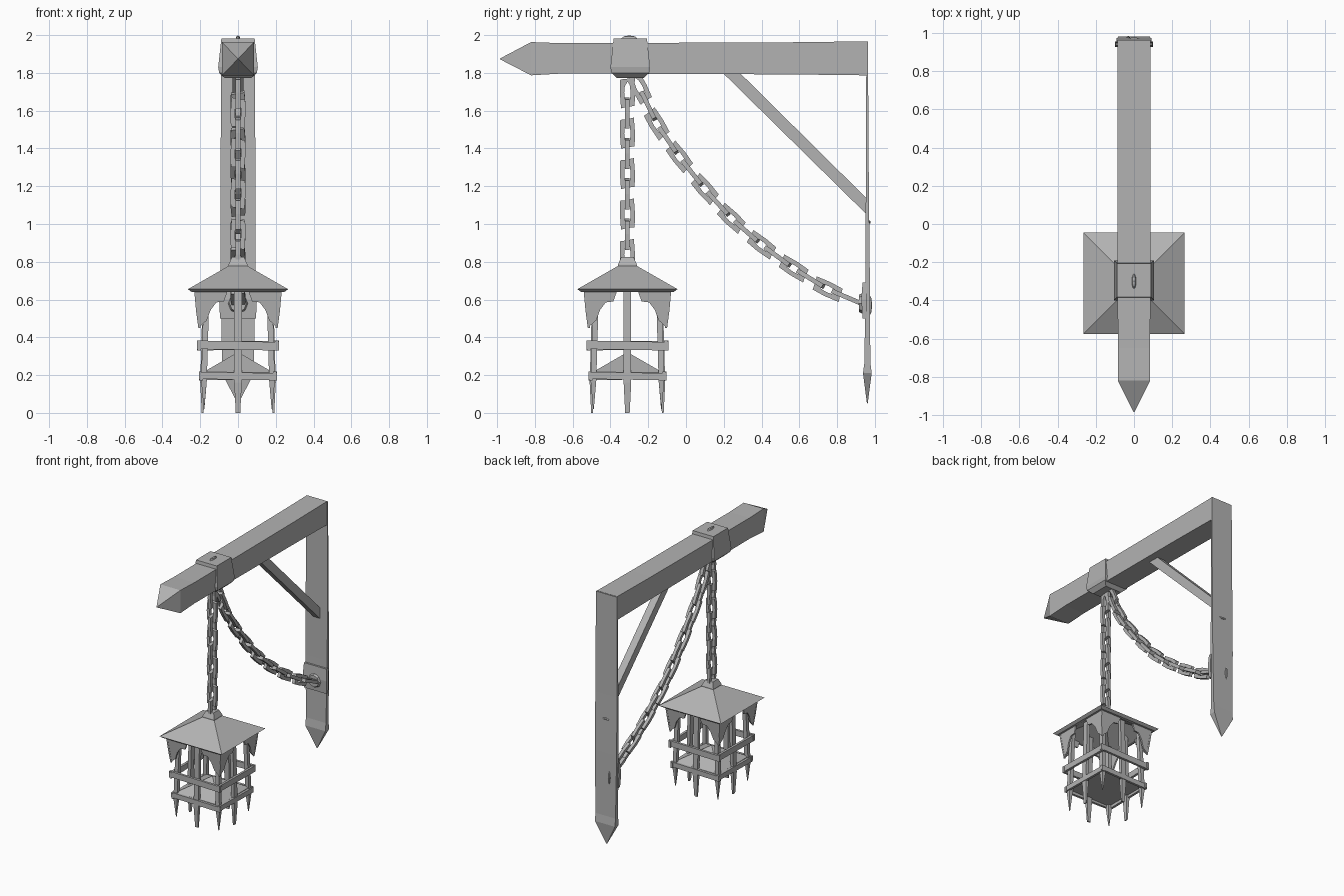
import bpy, math
from mathutils import Vector, Matrix

if "Cube" in bpy.data.objects:
    bpy.data.objects.remove(bpy.data.objects["Cube"])

mat = bpy.data.materials.new("iron grey")
mat.diffuse_color = (0.45, 0.45, 0.45, 1)
mat.use_nodes = True
mat.node_tree.nodes["Principled BSDF"].inputs["Base Color"].default_value = mat.diffuse_color


def make(name, verts, faces):
    me = bpy.data.meshes.new(name)
    me.from_pydata([tuple(v) for v in verts], [], faces)
    me.materials.append(mat)
    ob = bpy.data.objects.new(name, me)
    bpy.context.collection.objects.link(ob)
    return ob


def loft(name, rings, M=Matrix()):
    """Skin closed rings of equal length and cap both ends."""
    n = len(rings[0])
    verts = [M @ Vector(p) for r in rings for p in r]
    faces = [tuple(reversed(range(n))), tuple(range((len(rings) - 1) * n, len(rings) * n))]
    for k in range(len(rings) - 1):
        for i in range(n):
            j = (i + 1) % n
            faces.append((k * n + i, k * n + j, (k + 1) * n + j, (k + 1) * n + i))
    return make(name, verts, faces)


def rect(x, y0, y1, z):
    return [(-x, y0, z), (x, y0, z), (x, y1, z), (-x, y1, z)]


def sq(h, z):
    return rect(h, -h, h, z)


def rect_y(x, y, z0, z1):
    return [(x, y, z0), (-x, y, z0), (-x, y, z1), (x, y, z1)]


def plate(name, outline, t, M):
    """Flat outline in local xz, thickness t along local y."""
    return loft(name, [[(x, t / 2, z) for x, z in outline], [(x, -t / 2, z) for x, z in outline]], M)


# Horizontal beam with pointed end
loft("beam", [rect_y(0.002, -0.985, 1.872, 1.876), rect_y(0.085, -0.82, 1.787, 1.963),
              rect_y(0.085, -0.65, 1.797, 1.957), rect_y(0.086, 0.55, 1.792, 1.962),
              rect_y(0.086, 0.957, 1.787, 1.967)])

# Thin upright board with pointed foot
loft("post", [rect(0.002, 0.958, 0.962, 0.05), rect(0.085, 0.937, 0.983, 0.21),
              rect(0.085, 0.945, 0.976, 0.27), rect(0.092, 0.95, 0.973, 0.75),
              rect(0.092, 0.952, 0.968, 1.2), rect(0.09, 0.955, 0.963, 1.965)])

# Diagonal brace
b = [(0.2, 1.795), (0.29, 1.795), (0.957, 1.135), (0.957, 1.05)]
loft("brace", [[(x, *b[i]) for i in (0, 1, 2, 3)] for x in (0.028, -0.028)])

# Collar around the beam
T = Matrix.Translation((0, -0.295, 0))
loft("collar", [sq(0.07, 1.772), sq(0.1, 1.8), sq(0.105, 1.83), sq(0.088, 1.983)], T)


def nail(name, loc, scale):
    bpy.ops.mesh.primitive_uv_sphere_add(segments=8, ring_count=4, radius=1, location=loc)
    ob = bpy.context.object
    ob.name = name
    ob.scale = scale
    ob.data.materials.append(mat)


nail("collar_pin", (0, -0.3, 1.982), (0.012, 0.042, 0.016))
nail("post_nail_upper", (0, 0.968, 1.01), (0.03, 0.01, 0.01))
nail("post_nail_lower", (-0.03, 0.975, 0.57), (0.01, 0.01, 0.05))

# Chain mount on the post
loft("chain_plate", [rect(0.095, 0.935, 0.957, 0.5), rect(0.1, 0.928, 0.957, 0.6),
                     rect(0.095, 0.935, 0.957, 0.69)])
ring = [(math.cos(a * math.pi / 4), math.sin(a * math.pi / 4)) for a in range(8)]
loft("chain_boss", [[(r * c, y, 0.58 + r * s) for c, s in ring]
                    for r, y in ((0.055, 0.935), (0.045, 0.915))])


def link(name, pos, direction, turned, length=0.165):
    """Slab link with a slim pointed hole, lying in the yz plane unless turned."""
    z = Vector(direction).normalized()
    x = Vector((1, 0, 0))
    y = z.cross(x)
    if turned:
        x, y = y, -x
    M = Matrix.Translation(pos) @ Matrix((x, y, z)).transposed().to_4x4()
    h, t = length / 2, 0.012
    outer = [(0.038, -h * .85), (0.04, 0), (0.034, h), (0, h * .9),
             (-0.038, h * .85), (-0.04, 0), (-0.034, -h), (0, -h * .9)]
    inner = [(0.014, -h * .4), (0.017, 0), (0.012, h * .5), (0, h * .72),
             (-0.014, h * .4), (-0.017, 0), (-0.012, -h * .5), (0, -h * .72)]
    loops = [(outer, t), (inner, t), (inner, -t), (outer, -t)]
    verts = [M @ Vector((sx, p, q)) for o, sx in loops for p, q in o]
    faces = []
    for k in range(4):
        for i in range(8):
            j, m = (i + 1) % 8, (k + 1) % 4
            faces.append((k * 8 + i, m * 8 + i, m * 8 + j, k * 8 + j))
    make(name, verts, faces)


# Straight chain holding the lantern
for i in range(9):
    link("hanging_chain_link", (0, -0.31, 1.695 - i * 0.107), (0, 0, 1), i % 2 == 1)

# Slack chain running to the post
path = [(-0.245, 1.72), (-0.155, 1.53), (-0.035, 1.355), (0.1, 1.185), (0.24, 1.03),
        (0.4, 0.89), (0.57, 0.765), (0.75, 0.655), (0.95, 0.57)]
for i, (p, q) in enumerate(zip(path, path[1:])):
    prev = path[max(i - 1, 0)]
    link("slack_chain_link", (0, *p), (0, q[0] - prev[0], q[1] - prev[1]), False)
    link("slack_chain_link", (0, (p[0] + q[0]) / 2, (p[1] + q[1]) / 2),
         (0, q[0] - p[0], q[1] - p[1]), True, 0.17)

# Lantern roof shell and neck
L = Matrix.Translation((0, -0.31, 0))
loft("lantern_roof", [sq(0.04, 0.745), sq(0.225, 0.64), sq(0.245, 0.64), sq(0.265, 0.655),
                      sq(0.05, 0.778)], L)
loft("lantern_neck", [sq(0.05, 0.765), sq(0.05, 0.785), sq(0.033, 0.825)], L)

# Lantern floor, raised to a peak
loft("lantern_floor", [sq(0.185, 0.195), sq(0.185, 0.215), sq(0.003, 0.32)], L)

scallop = [(0.232, 0.648), (0.222, 0.54), (0.21, 0.45), (0.165, 0.49), (0.145, 0.545),
           (0.115, 0.585), (0.075, 0.59), (0.055, 0.645)]
for k in range(4):
    R = L @ Matrix.Rotation(k * math.pi / 2, 4, 'Z')
    # Scalloped corner panels, leaning in toward the bottom like the corner edge
    for s in (1, -1):
        rings = [[(s * x, -(0.21 + (z - 0.45) * 0.11) + d, z) for x, z in scallop[::s]]
                 for d in (0.012, 0)]
        loft("corner_panel", rings, R)
    # Band planks, each slightly skewed
    for name, z0, z1, h in (("upper_band", 0.33, 0.375, 0.217), ("lower_band", 0.172, 0.21, 0.207)):
        d = 0.008
        out = [(-h, z0 + d), (h, z0), (h, z1), (-h, z1 + d)]
        plate(name, out, 0.018, R @ Matrix.Translation((0, -h + 0.012, 0)))
    # Pointed bars at side middles and corners
    loft("side_bar", [rect(0.012, -0.192, -0.182, 0.0), rect(0.02, -0.2, -0.175, 0.16),
                      rect(0.02, -0.185, -0.16, 0.69)], R)
    C = R @ Matrix.Translation((0.18, -0.18, 0))
    top = Vector((-0.014, 0.014, 0))
    loft("corner_bar", [sq(0.002, 0.02 + 0.01 * (k % 2)), sq(0.015, 0.17),
                        [Vector(p) + top for p in sq(0.015, 0.66)]], C)

# Make all normals face outward
import bmesh
for ob in bpy.data.objects:
    bm = bmesh.new()
    bm.from_mesh(ob.data)
    bmesh.ops.recalc_face_normals(bm, faces=bm.faces)
    bm.to_mesh(ob.data)
    bm.free()
